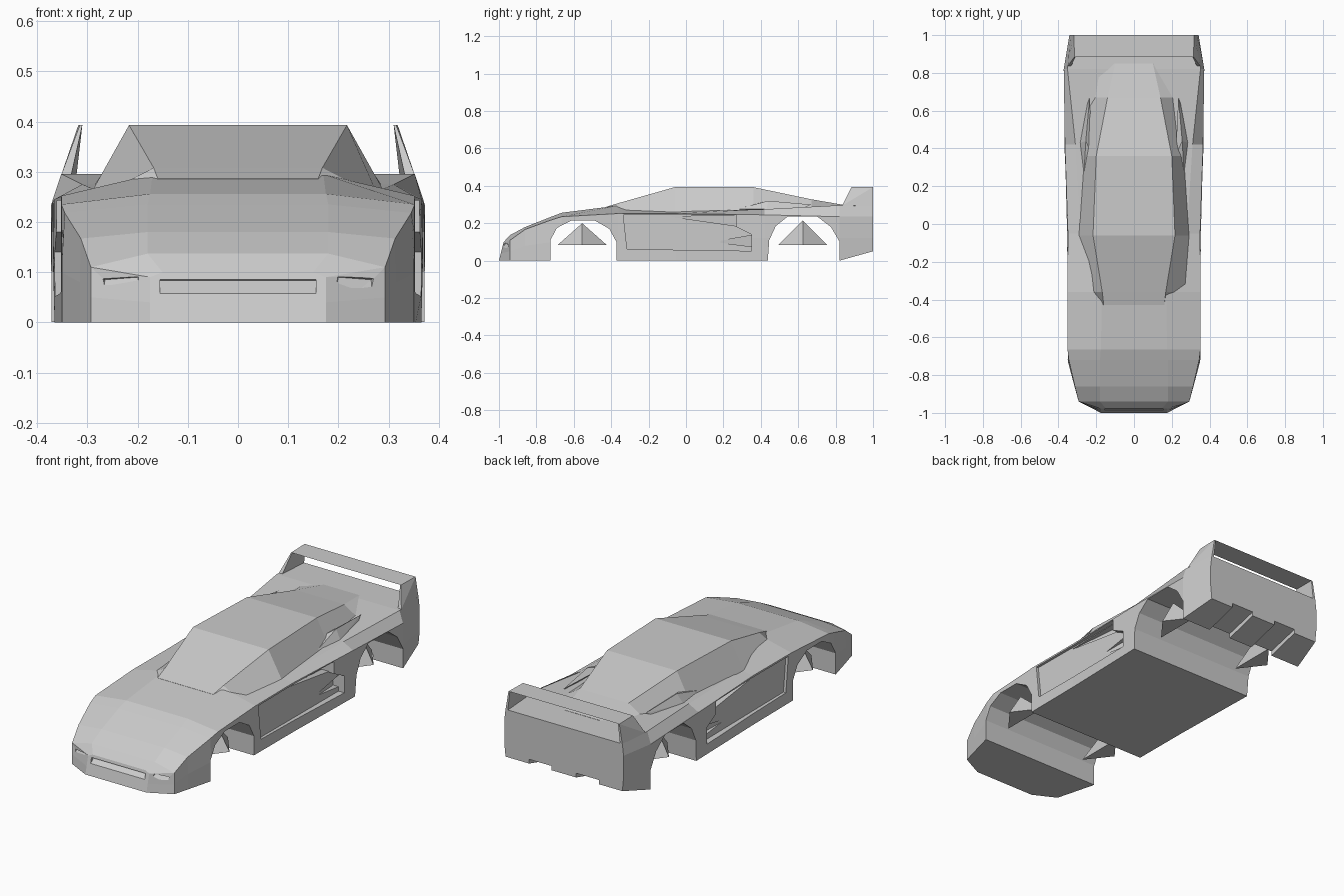
import bpy, bmesh

if "Cube" in bpy.data.objects:
    bpy.data.objects.remove(bpy.data.objects["Cube"])


def make(name, bm):
    bmesh.ops.recalc_face_normals(bm, faces=bm.faces[:])
    me = bpy.data.meshes.new(name)
    bm.to_mesh(me)
    bm.free()
    ob = bpy.data.objects.new(name, me)
    bpy.context.collection.objects.link(ob)
    return ob


def loft(name, sections):
    """Skin half cross-sections (y, lean, [(x, z), ...]) mirrored over x = 0."""
    bm = bmesh.new()
    rings = []
    for y, lean, half in sections:
        pts = half + [(-x, z) for x, z in reversed(half)]
        rings.append([bm.verts.new((x, y + lean * z, z)) for x, z in pts])
    n = len(rings[0])
    for a, b in zip(rings, rings[1:]):
        for i in range(n):
            j = (i + 1) % n
            bm.faces.new((a[i], a[j], b[j], b[i]))
    bm.faces.new(rings[0])
    bm.faces.new(rings[-1])
    return make(name, bm)


def hull(name, pts, side=1):
    bm = bmesh.new()
    for x, y, z in pts:
        bm.verts.new((x * side, y, z))
    bmesh.ops.convex_hull(bm, input=bm.verts[:])
    return make(name, bm)


def prism(name, outline, x0, x1, side=1):
    """Extrude a (y, z) outline along x; x0 may be a function of y."""
    bm = bmesh.new()
    inner = x0 if callable(x0) else (lambda y: x0)
    a = [bm.verts.new((side * inner(y), y, z)) for y, z in outline]
    b = [bm.verts.new((side * x1, y, z)) for y, z in outline]
    n = len(a)
    bm.faces.new(a)
    bm.faces.new(b)
    for i in range(n):
        j = (i + 1) % n
        bm.faces.new((a[i], a[j], b[j], b[i]))
    return make(name, bm)


def cut(target, cutter):
    cutter.hide_render = True
    mod = target.modifiers.new("cut", 'BOOLEAN')
    mod.operation, mod.solver, mod.object = 'DIFFERENCE', 'EXACT', cutter
    bpy.context.view_layer.objects.active = target
    bpy.ops.object.modifier_apply(modifier=mod.name)
    bpy.data.objects.remove(cutter)


# Lower body: sill, flank, shoulder, deck edge
body = loft("body_shell", [
    (-1.0, .25, [(.175, 0), (.175, .04), (.175, .09), (.15, .10)]),
    (-.94, 0, [(.293, 0), (.293, .05), (.293, .11), (.18, .137)]),
    (-.86, 0, [(.315, 0), (.315, .08), (.313, .167), (.18, .18)]),
    (-.72, 0, [(.352, 0), (.352, .10), (.345, .218), (.18, .235)]),
    (-.665, 0, [(.352, 0), (.352, .12), (.352, .235), (.175, .256)]),
    (-.36, 0, [(.352, 0), (.352, .12), (.352, .252), (.17, .295)]),
    (-.05, 0, [(.354, 0), (.354, .12), (.350, .252), (.28, .262)]),
    (.42, 0, [(.365, 0), (.368, .12), (.366, .245), (.31, .275)]),
    (.82, 0, [(.372, 0), (.372, .12), (.372, .235), (.352, .296)]),
    (1.0, 0, [(.335, .05), (.342, .12), (.342, .235), (.335, .295)]),
])

# Wheel arch tunnels
cut(body, prism("front_arch_cutter", [
    (-.725, -.1), (-.725, .11), (-.69, .175), (-.61, .216), (-.49, .216),
    (-.41, .17), (-.372, .10), (-.372, -.1)], -.5, .5))
cut(body, prism("rear_arch_cutter", [
    (.43, -.1), (.445, .11), (.48, .185), (.545, .237), (.70, .237),
    (.775, .18), (.822, .10), (.822, -.1)], -.5, .5))

# Front grille with sloping floor
cut(body, prism("grille_cutter", [(-1.03, .02), (-.955, .083), (-1.03, .09)], -.155, .155))

for s in (1, -1):
    # Corner lamp recess
    cut(body, hull("lamp_cutter", [
        (.18, -1.03, .095), (.285, -.98, .095), (.27, -.98, .035),
        (.18, -1.03, .01), (.2, -.965, .09), (.265, -.94, .085)], s))
    # Door recess deepening toward the intakes
    cut(body, prism("door_cutter", [
        (-.335, .243), (-.315, .062), (.35, .052), (.35, .14), (.27, .18), (.27, .243)],
        lambda y: .338 - .01 * (y + .3), .5, s))
    cut(body, hull("intake_cutter", [
        (.34, .15, .10), (.45, .15, .10), (.30, .35, .075), (.45, .35, .075),
        (.30, .35, .135), (.45, .35, .135)], s))
    cut(body, hull("upper_intake_cutter", [
        (.335, -.08, .235), (.45, -.08, .235), (.29, .27, .185), (.45, .27, .185),
        (.29, .27, .243), (.45, .27, .243)], s))
    # Diffuser channels
    cut(body, hull("diffuser_cutter", [
        (x, y, z) for x in (.07, .20)
        for y, z in ((.8, -.05), (1.05, -.05), (.8, .02), (1.05, .085))], s))

# Cabin: windscreen, roof, engine cover
cabin = loft("cabin", [
    (-.43, 0, [(.165, .25), (.16, .287)]),
    (-.36, 0, [(.28, .25), (.168, .308)]),
    (-.06, 0, [(.297, .25), (.217, .393)]),
    (.36, 0, [(.275, .25), (.20, .393)]),
    (.67, 0, [(.25, .26), (.14, .328)]),
    (.85, 0, [(.22, .27), (.10, .297)]),
])

for s, tag in ((1, "right"), (-1, "left")):
    # Scoop behind the side window
    hull("window_scoop_" + tag, [
        (.265, .27, .275), (.285, .43, .275), (.255, .44, .32),
        (.235, .67, .30), (.22, .36, .30), (.26, .60, .27)], s)
    # Wing upright
    hull("wing_upright_" + tag, [
        (.352, .835, .294), (.333, .835, .29), (.315, .885, .393), (.310, .885, .393),
        (.318, 1, .393), (.310, 1, .393), (.335, 1, .293), (.322, 1, .29)], s)
    # Wheel stubs
    for end, y, top in (("front", -.555, .2), ("rear", .625, .215)):
        hull("wheel_stub_%s_%s" % (end, tag), [
            (.24, y - .13, .085), (.24, y + .13, .085), (.34, y, .085), (.27, y, top)], s)

# Rear wing blade
bm = bmesh.new()
bm.faces.new([bm.verts.new(p) for p in (
    (-.315, .885, .393), (.315, .885, .393), (.315, 1, .393), (-.315, 1, .393))])
make("rear_wing", bm)
